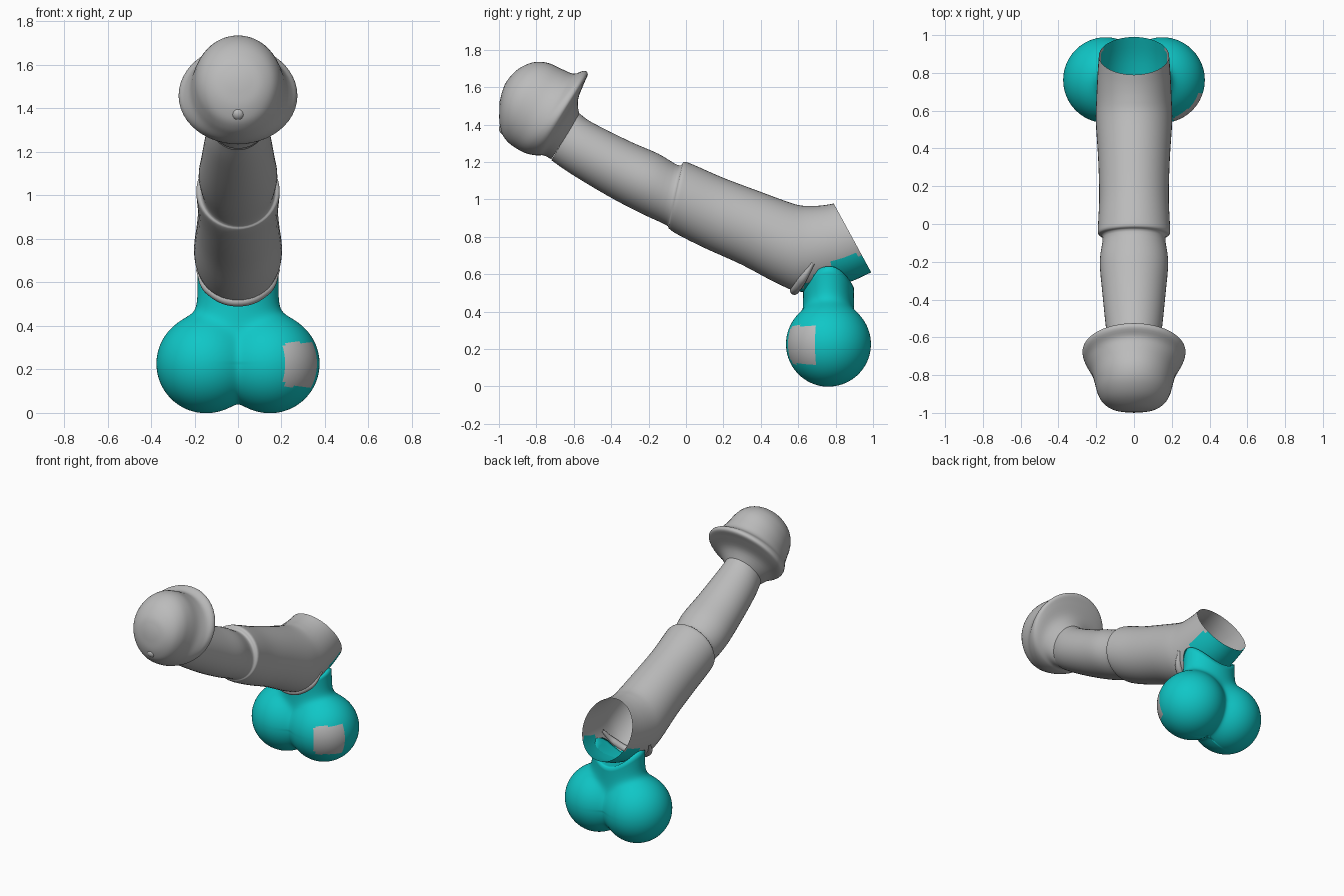
import bpy, bmesh, math
from mathutils import Vector

if "Cube" in bpy.data.objects:
    bpy.data.objects.remove(bpy.data.objects["Cube"])


def material(name, color):
    m = bpy.data.materials.new(name)
    m.diffuse_color = (*color, 1)
    m.use_nodes = True
    m.node_tree.nodes["Principled BSDF"].inputs["Base Color"].default_value = m.diffuse_color
    return m


GREY = material("grey", (0.5, 0.5, 0.5))
TEAL = material("teal", (0.005, 0.57, 0.57))


def finish(name, bm, mats, rule=None):
    bmesh.ops.recalc_face_normals(bm, faces=bm.faces)
    for f in bm.faces:
        f.smooth = True
        if rule:
            f.material_index = int(rule(f.calc_center_median()))
    me = bpy.data.meshes.new(name)
    bm.to_mesh(me)
    bm.free()
    for m in mats:
        me.materials.append(m)
    ob = bpy.data.objects.new(name, me)
    bpy.context.collection.objects.link(ob)
    return ob


def spline(a, b, c, d, t):
    return 0.5 * (2*b + (c - a)*t + (2*a - 5*b + 4*c - d)*t*t + (3*b - a - 3*c + d)*t**3)


def loft(name, stations, mats, rule=None, tip=None, seg=48, steps=4):
    """Elliptical rings: top y, top z, bottom y, bottom z, half width."""
    s = [stations[0]] + stations + [stations[-1]]
    rows = []
    for i in range(1, len(s) - 2):
        for k in range(steps):
            rows.append([spline(*v, k / steps) for v in zip(*s[i-1:i+3])])
    rows.append(stations[-1])
    bm = bmesh.new()
    rings = []
    for ty, tz, by, bz, w in rows:
        mid = Vector((0, (ty + by)/2, (tz + bz)/2))
        up = Vector((0, ty, tz)) - mid
        rings.append([bm.verts.new(mid + up*math.cos(a) + Vector((w*math.sin(a), 0, 0)))
                      for a in (2*math.pi*j/seg for j in range(seg))])
    for r, q in zip(rings, rings[1:]):
        for j in range(seg):
            bm.faces.new((r[j], r[(j+1) % seg], q[(j+1) % seg], q[j]))
    if tip:
        t = bm.verts.new(tip)
        for j in range(seg):
            bm.faces.new((rings[-1][j], rings[-1][(j+1) % seg], t))
    return finish(name, bm, mats, rule)


# Shaft: hollow tube with a raised step halfway, open at the back
loft("shaft", [
    (-0.57, 1.46, -0.72, 1.21, 0.130),
    (-0.50, 1.41, -0.62, 1.14, 0.147),
    (-0.30, 1.31, -0.42, 1.02, 0.168),
    (-0.15, 1.245, -0.25, 0.93, 0.181),
    (-0.04, 1.182, -0.11, 0.865, 0.166),
    (-0.01, 1.20, -0.09, 0.843, 0.190),
    (0.04, 1.185, -0.04, 0.81, 0.190),
    (0.20, 1.115, 0.10, 0.74, 0.184),
    (0.40, 1.04, 0.30, 0.65, 0.190),
    (0.58, 0.975, 0.50, 0.545, 0.202),
    (0.66, 0.965, 0.63, 0.505, 0.200),
    (0.73, 0.968, 0.85, 0.55, 0.193),
    (0.79, 0.978, 0.99, 0.61, 0.186),
], [GREY, TEAL], lambda c: c.y > 0.6 and c.z < min(0.70, 0.52 + 0.75*(c.y - 0.6)))

# Head: flared rim running into a rounded dome
loft("head", [
    (-0.57, 1.45, -0.72, 1.215, 0.130),
    (-0.578, 1.53, -0.76, 1.235, 0.190),
    (-0.545, 1.62, -0.79, 1.235, 0.250),
    (-0.525, 1.67, -0.82, 1.238, 0.272),
    (-0.545, 1.688, -0.85, 1.245, 0.268),
    (-0.60, 1.672, -0.875, 1.255, 0.248),
    (-0.66, 1.695, -0.91, 1.275, 0.222),
    (-0.74, 1.73, -0.945, 1.30, 0.206),
    (-0.82, 1.732, -0.975, 1.335, 0.190),
    (-0.90, 1.695, -0.99, 1.375, 0.160),
    (-0.96, 1.63, -0.998, 1.42, 0.110),
    (-0.985, 1.57, -0.998, 1.48, 0.050),
], [GREY], tip=(0, -0.996, 1.525))

# Small nub on the front of the head
bm = bmesh.new()
bmesh.ops.create_uvsphere(bm, u_segments=20, v_segments=12, radius=0.034)
bmesh.ops.translate(bm, verts=bm.verts, vec=(0, -0.966, 1.378))
finish("front_nub", bm, [GREY])

# Fold of skin under the back of the shaft
cu = bpy.data.curves.new("lower_fold", "CURVE")
cu.dimensions = "3D"
cu.bevel_depth = 0.024
cu.bevel_resolution = 4
sp = cu.splines.new("BEZIER")
path = [(-0.185, 0.68, 0.66), (-0.135, 0.62, 0.57), (0, 0.58, 0.513),
        (0.135, 0.62, 0.57), (0.185, 0.68, 0.66)]
sp.bezier_points.add(len(path) - 1)
for p, co in zip(sp.bezier_points, path):
    p.co = co
    p.handle_left_type = p.handle_right_type = "AUTO"
for p in (sp.bezier_points[0], sp.bezier_points[-1]):
    p.radius = 0.4
cu.materials.append(GREY)
bpy.context.collection.objects.link(bpy.data.objects.new("lower_fold", cu))

# Two-lobed sac with a neck that meets the shaft
R, OFF = 0.226, 0.148
CENTER = Vector((0, 0.762, 0.226))
bm = bmesh.new()
bmesh.ops.create_uvsphere(bm, u_segments=128, v_segments=90, radius=1)
for v in bm.verts:
    d = v.co.normalized()
    side = math.sqrt(d.x*d.x + 0.012)
    r = OFF*side + math.sqrt(R*R - OFF*OFF*(1 - min(1, d.x*d.x)))
    r *= 1 - 0.04*math.exp(-(d.x/0.35)**2) if d.y > 0 else 1
    if abs(d.x) > 0.6:
        r = min(r, OFF*abs(d.x) + math.sqrt(R*R - OFF*OFF*(1 - d.x*d.x)) + 0.002)
    if d.z > 0:
        flat = math.sqrt((d.x/0.185)**2 + (d.y/0.135)**2)
        neck = min(1/max(flat, 1e-4), 0.6)
        r = (r**8 + neck**8)**0.125
        # trim the neck to the underside of the shaft
        for _ in range(6):
            top = 0.295 + 0.17*min(1, abs(r*d.x)/0.2)**2 + 0.1*r*d.y
            r = min(r, top/max(d.z, 1e-4))
    v.co = CENTER + d*r
# Square grey patch on the right lobe
finish("sac", bm, [TEAL, GREY],
       lambda c: c.x > 0.21 and c.y < 0.695 and 0.12 < c.z < 0.325)
